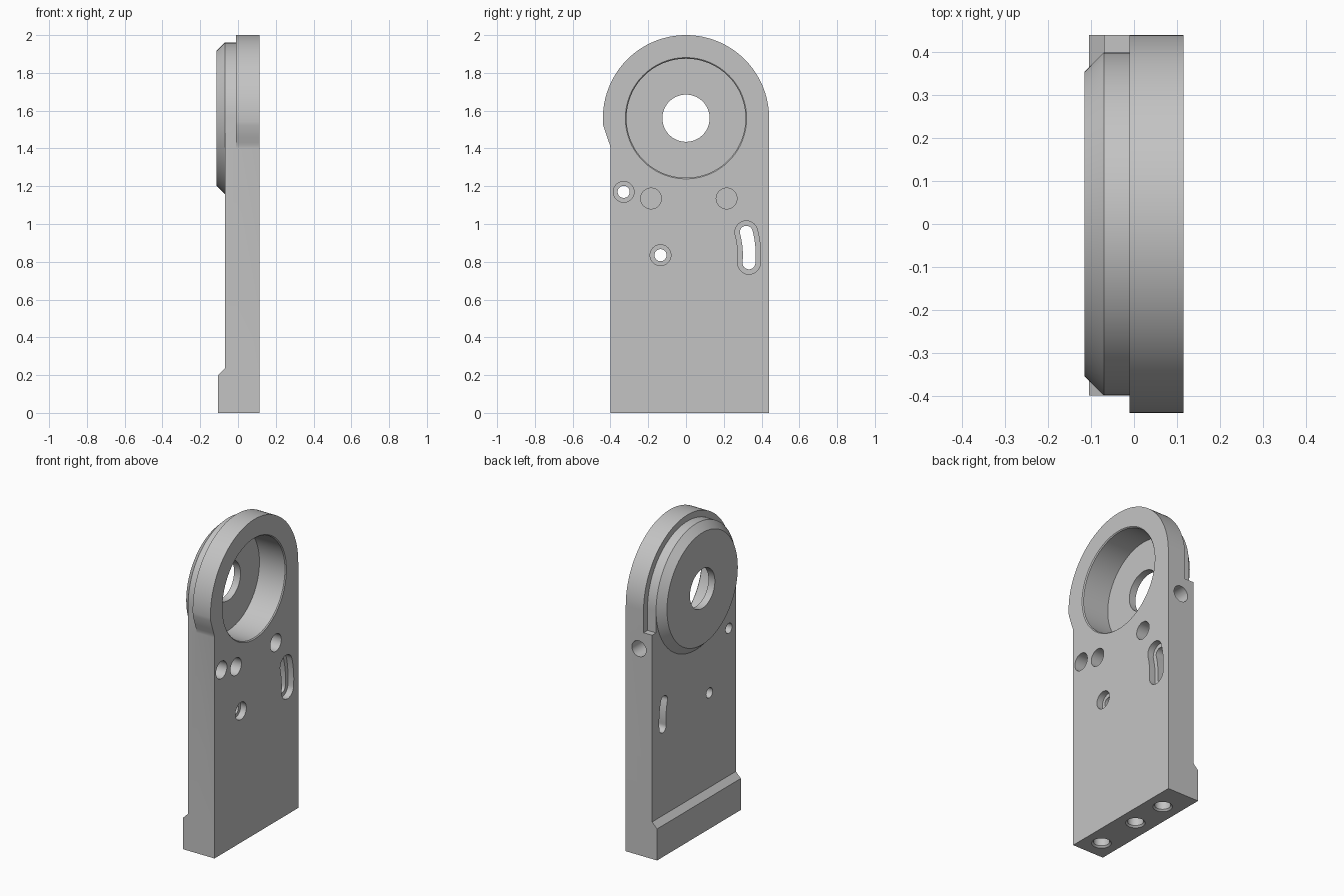
import bpy
import bmesh
from math import sin, cos, radians

cube = bpy.data.objects.get("Cube")
if cube:
    bpy.data.objects.remove(cube, do_unlink=True)

grey = bpy.data.materials.new("machined_grey")
grey.use_nodes = True
colour = (0.55, 0.55, 0.55, 1)
grey.diffuse_color = colour
grey.node_tree.nodes["Principled BSDF"].inputs["Base Color"].default_value = colour

FACE, BACK, STEP = 0.115, -0.07, -0.01   # main x levels
BORE_Z = 1.56                            # height of the big bore
RIM, BOSS = 0.44, 0.40                   # rim and boss radii
N = 128


def arc(cy, cz, r, a0, a1, n):
    """Points of an arc in the y-z plane."""
    angles = [radians(a0 + (a1 - a0) * i / n) for i in range(n + 1)]
    return [(cy + r * cos(a), cz + r * sin(a)) for a in angles]


def loft(name, sections):
    """Closed solid through sections that have equal point counts."""
    bm = bmesh.new()
    loops = [[bm.verts.new(p) for p in s] for s in sections]
    for a, b in zip(loops, loops[1:]):
        for i in range(len(a)):
            j = (i + 1) % len(a)
            bm.faces.new((a[i], a[j], b[j], b[i]))
    bm.faces.new(loops[0][::-1])
    bm.faces.new(loops[-1])
    bmesh.ops.recalc_face_normals(bm, faces=bm.faces)
    mesh = bpy.data.meshes.new(name)
    bm.to_mesh(mesh)
    bm.free()
    mesh.materials.append(grey)
    ob = bpy.data.objects.new(name, mesh)
    bpy.context.collection.objects.link(ob)
    return ob


def prism(name, profile, x0, x1):
    return loft(name, [[(x, y, z) for y, z in profile] for x in (x0, x1)])


def lathe(name, axis, centre, rings, n=N):
    """Turned solid; rings are (position along axis, radius)."""
    sections = []
    for t, r in rings:
        circle = arc(centre[0], centre[1], r, 0, 360, n)[:-1]
        if axis == "x":
            sections.append([(t, u, v) for u, v in circle])
        elif axis == "y":
            sections.append([(u, t, v) for u, v in circle])
        else:
            sections.append([(u, v, t) for u, v in circle])
    return loft(name, sections)


def combine(target, tool, operation):
    mod = target.modifiers.new("combine", "BOOLEAN")
    mod.operation = operation
    mod.solver = "EXACT"
    mod.object = tool
    bpy.context.view_layer.objects.active = target
    bpy.ops.object.modifier_apply(modifier=mod.name)
    bpy.data.objects.remove(tool, do_unlink=True)


def cut(tool):
    combine(plate, tool, "DIFFERENCE")


# Upright plate with a round top
outline = [(-0.40, 0), (RIM, 0)] + arc(0, BORE_Z, RIM, 0, 185, 72)
outline += [(-0.418, 1.46), (-0.407, 1.43), (-0.402, 1.415), (-0.40, 1.40)]
plate = prism("bearing_plate", outline, BACK, FACE)

# Step around the rear of the rim
trim = [(-0.40, 1.40)] + arc(0, BORE_Z, BOSS, 180, 0, N // 2)
trim += [(0.40, 1.42), (0.6, 1.42), (0.6, 2.2), (-0.6, 2.2), (-0.6, 1.40)]
cut(prism("rim_step", trim, -0.3, STEP))

# Bevelled rear boss
boss = lathe("rear_boss", "x", (0, BORE_Z),
             [(-0.05, 0.36), (BACK, BOSS), (-0.115, 0.355)])
combine(plate, boss, "UNION")

# Thickened foot with a sloping top
foot_side = [(-0.105, 0), (-0.105, 0.20), (BACK, 0.235), (0, 0.235), (0, 0)]
foot = loft("foot", [[(x, y, z) for x, z in foot_side] for y in (-0.40, RIM)])
combine(plate, foot, "UNION")

# Bearing seat with a fine chamfer, and shaft hole
cut(lathe("bearing_seat", "x", (0, BORE_Z),
          [(BACK, 0.315), (FACE - 0.006, 0.315), (FACE, 0.321), (0.2, 0.321)]))
cut(lathe("shaft_hole", "x", (0, BORE_Z), [(-0.3, 0.125), (0.05, 0.125)], 64))

# Counterbored bolt holes: y, z, counterbore depth
PIVOT = (-0.135, 0.835)
for y, z, depth in ((-0.33, 1.17, 0.12), (*PIVOT, 0.04)):
    floor = FACE - depth
    cut(lathe("bolt_hole", "x", (y, z),
              [(-0.3, 0.032), (floor, 0.032), (floor, 0.055), (0.2, 0.055)], 40))

# Blind pin holes
for y in (-0.185, 0.215):
    cut(lathe("pin_hole", "x", (y, 1.135), [(-0.005, 0.055), (0.2, 0.055)], 40))


# Curved adjusting slot around the pivot hole
def slot(r):
    reach, a0, a1 = 0.47, -5, 15
    ends = [arc(PIVOT[0] + reach * cos(radians(a)), PIVOT[1] + reach * sin(radians(a)),
                r, a + s, a + s + 180, 16) for a, s in ((a1, 0), (a0, 180))]
    outer = arc(*PIVOT, reach + r, a0, a1, 12)[1:-1]
    inner = arc(*PIVOT, reach - r, a1, a0, 12)[1:-1]
    return outer + ends[0] + inner + ends[1]


cut(prism("slot_through", slot(0.034), -0.3, 0.1))
cut(prism("slot_recess", slot(0.06), FACE - 0.04, 0.2))

# Side hole
cut(lathe("side_hole", "y", (0.022, 1.31), [(0.27, 0.05), (0.6, 0.05)], 40))

# Chamfered fixing holes under the foot
for y in (-0.28, 0.02, 0.26):
    cut(lathe("fixing_hole", "z", (0.006, y),
              [(-0.1, 0.056), (0, 0.056), (0.01, 0.046), (0.22, 0.046)], 40))

bpy.ops.object.select_all(action="DESELECT")
plate.select_set(True)
bpy.context.view_layer.objects.active = plate
bpy.ops.object.shade_smooth_by_angle(angle=radians(25))
